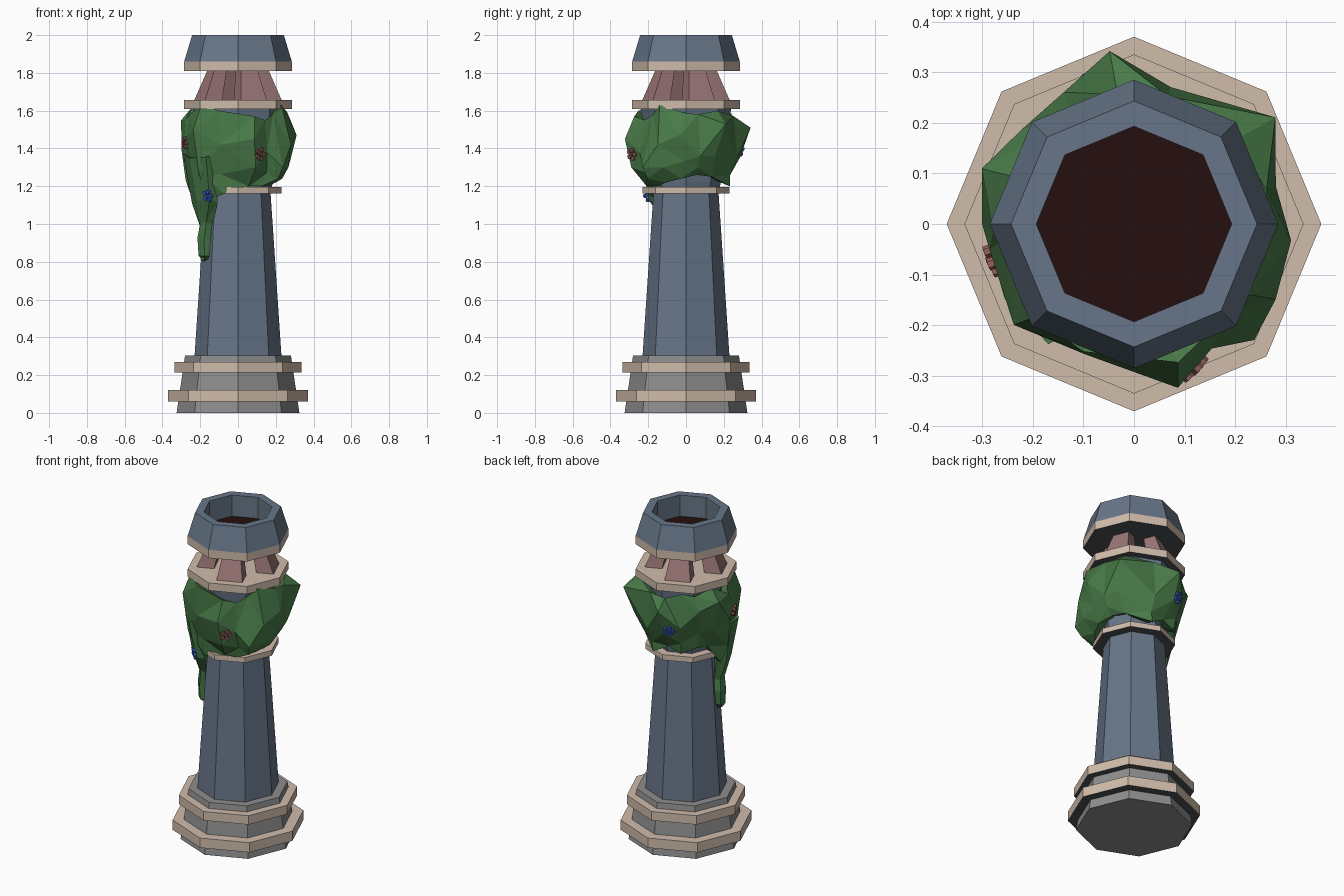
import bpy, bmesh, math, random
from mathutils import Vector
from mathutils.bvhtree import BVHTree

if "Cube" in bpy.data.objects:
    bpy.data.objects.remove(bpy.data.objects["Cube"])

random.seed(4)


def material(name, *rgb):
    m = bpy.data.materials.new(name)
    lin = [((c / 255 + 0.055) / 1.055) ** 2.4 for c in rgb]
    m.diffuse_color = (*lin, 1)
    m.use_nodes = True
    m.node_tree.nodes["Principled BSDF"].inputs["Base Color"].default_value = m.diffuse_color
    return m


SLATE = material("slate blue", 103, 118, 136)
STONE = material("grey stone", 142, 142, 142)
TRIM = material("beige trim", 208, 188, 171)
SHADE = material("dark underside", 77, 81, 84)
MAUVE = material("mauve", 155, 118, 118)
LEAF = material("leaf green", 72, 122, 72)
EMBER = material("dark red", 38, 14, 14)
BLUE = material("flower blue", 60, 95, 205)
PINK = material("flower pink", 150, 95, 90)


def polar(r, deg, z):
    a = math.radians(deg)
    return Vector((r * math.cos(a), r * math.sin(a), z))


def finish(name, bm, mats):
    bmesh.ops.recalc_face_normals(bm, faces=bm.faces)
    me = bpy.data.meshes.new(name)
    bm.to_mesh(me)
    ob = bpy.data.objects.new(name, me)
    bpy.context.collection.objects.link(ob)
    for m in mats:
        me.materials.append(m)
    return ob


def loft(bm, rings, caps=True):
    """Skin a list of equal-length closed rings of points."""
    rows = [[bm.verts.new(p) for p in ring] for ring in rings]
    n = len(rows[0])
    for a, b in zip(rows, rows[1:]):
        for i in range(n):
            j = (i + 1) % n
            bm.faces.new((a[i], a[j], b[j], b[i]))
    if caps:
        bm.faces.new(rows[0])
        bm.faces.new(rows[-1])


def octagon(name, profile, *mats, rule=None):
    bm = bmesh.new()
    loft(bm, [[polar(r, 45 * i, z) for i in range(8)] for r, z in profile])
    bmesh.ops.recalc_face_normals(bm, faces=bm.faces)
    for f in bm.faces:
        if rule and rule(f):
            f.material_index = 1
    return finish(name, bm, mats)


# Plinth, shaft and trim rings
octagon("plinth", [(0.325, 0), (0.28, 0.305)], STONE)
octagon("shaft", [(0.25, 0.002), (0.172, 1.17), (0.185, 1.22), (0.24, 1.62)], SLATE)
for label, r, z0, z1 in (("lower_plinth", 0.37, 0.06, 0.12), ("upper_plinth", 0.335, 0.215, 0.27),
                         ("neck", 0.23, 1.162, 1.195), ("collar", 0.285, 1.61, 1.657),
                         ("crown", 0.285, 1.81, 1.86)):
    octagon(label + "_ring", [(r, z0), (r, z1)], TRIM, SHADE, rule=lambda f: f.normal.z < -0.5)

# Hollow crown with dark red floor
octagon("crown_bowl", [(0.285, 1.86), (0.243, 2.0), (0.193, 2.0), (0.193, 1.87)], SLATE, EMBER,
        rule=lambda f: len(f.verts) == 8 and f.calc_center_median().z > 1.865)

# Four leaning wedge supports on alternate octagon sides
for k in range(4):
    bm = bmesh.new()
    az = 22.5 + 90 * k
    out, side = polar(1, az, 0), polar(1, az + 90, 0)
    rings = []
    for z, r, w, t in ((1.65, 0.222, 0.15, 0.10), (1.815, 0.155, 0.096, 0.07)):
        rings.append([out * (r - d) + side * s * w / 2 + Vector((0, 0, z))
                      for d, s in ((0, -1), (0, 1), (t, 1), (t, -1))])
    loft(bm, rings)
    finish(f"support_{k + 1}", bm, [MAUVE])

# Lumpy foliage band: angle, outer radius, top, ridge and bottom heights
clumps = [(-170, .29, 1.58, 1.45, 1.15), (-140, .31, 1.63, 1.50, 1.12), (-110, .275, 1.60, 1.42, 1.16),
          (-75, .335, 1.57, 1.45, 1.20), (-58, .29, 1.55, 1.38, 1.20), (-44, .33, 1.58, 1.30, 1.20),
          (-28, .317, 1.63, 1.42, 1.22), (-6, .312, 1.59, 1.47, 1.24), (15, .29, 1.58, 1.36, 1.26),
          (37, .35, 1.60, 1.53, 1.25), (75, .28, 1.57, 1.35, 1.20), (98, .345, 1.56, 1.51, 1.25),
          (118, .295, 1.60, 1.40, 1.22), (140, .29, 1.58, 1.50, 1.25), (160, .32, 1.62, 1.55, 1.24),
          (180, .30, 1.55, 1.40, 1.12)]
foliage = bmesh.new()
rows = [[], [], [], [], [], []]
for a, r, top, mid, low in clumps:
    j = random.uniform
    rows[0].append(polar(0.20, a, top - 0.04))
    rows[1].append(polar(0.27 + j(-.02, .02), a + j(-4, 4), top))
    rows[2].append(polar(r, a, mid))
    rows[3].append(polar(r * j(0.82, 0.93), a + j(-5, 5), mid * 0.4 + low * 0.6))
    rows[4].append(polar(0.22 + j(-.01, .02), a, low))
    rows[5].append(polar(0.14, a, low + 0.04))
loft(foliage, rows, caps=False)
# Hanging tail of the vine
tail = [(1.36, 210, .235, .14, .06), (1.12, 211, .205, .105, .05), (1.0, 204, .185, .05, .035),
        (.92, 201, .19, .052, .04), (.84, 202, .19, .045, .035), (.815, 203, .185, .02, .02)]
rings = []
for z, az, r, w, t in tail:
    out, side = polar(1, az, 0), polar(1, az + 90, 0)
    rings.append([out * (r + t * math.cos(i * math.tau / 6)) + side * w * math.sin(i * math.tau / 6)
                  + Vector((0, 0, z + random.uniform(-.012, .012))) for i in range(6)])
loft(foliage, rings)
bmesh.ops.triangulate(foliage, faces=foliage.faces)
tree = BVHTree.FromBMesh(foliage)
finish("foliage", foliage, [LEAF])


# Five-petal flowers laid on the foliage surface
def flower(name, az, z, mat):
    hit, normal, _, _ = tree.ray_cast(polar(0.6, az, z), -polar(1, az, 0))
    if hit is None:
        hit, normal = polar(0.28, az, z), polar(1, az, 0)
    if normal.dot(polar(1, az, 0)) < 0:
        normal = -normal
    turn = normal.to_track_quat('Z', 'Y')
    bm = bmesh.new()
    discs = [(0, 0, 0.009, 0.016)] + [(0.023 * math.cos(i * math.tau / 5), 0.023 * math.sin(i * math.tau / 5),
                                       0.012, 0.012) for i in range(5)]
    for x, y, r, h in discs:
        loft(bm, [[hit + turn @ Vector((x + r * math.cos(i * math.tau / 6), y + r * math.sin(i * math.tau / 6), d))
                   for i in range(6)] for d in (-0.006, h)])
    finish(name, bm, [mat])


flower("blue_flower_front", 231, 1.15, BLUE)
flower("blue_flower_back", 106, 1.385, BLUE)
flower("pink_flower_front", -68, 1.37, PINK)
flower("pink_flower_left", 194, 1.43, PINK)
